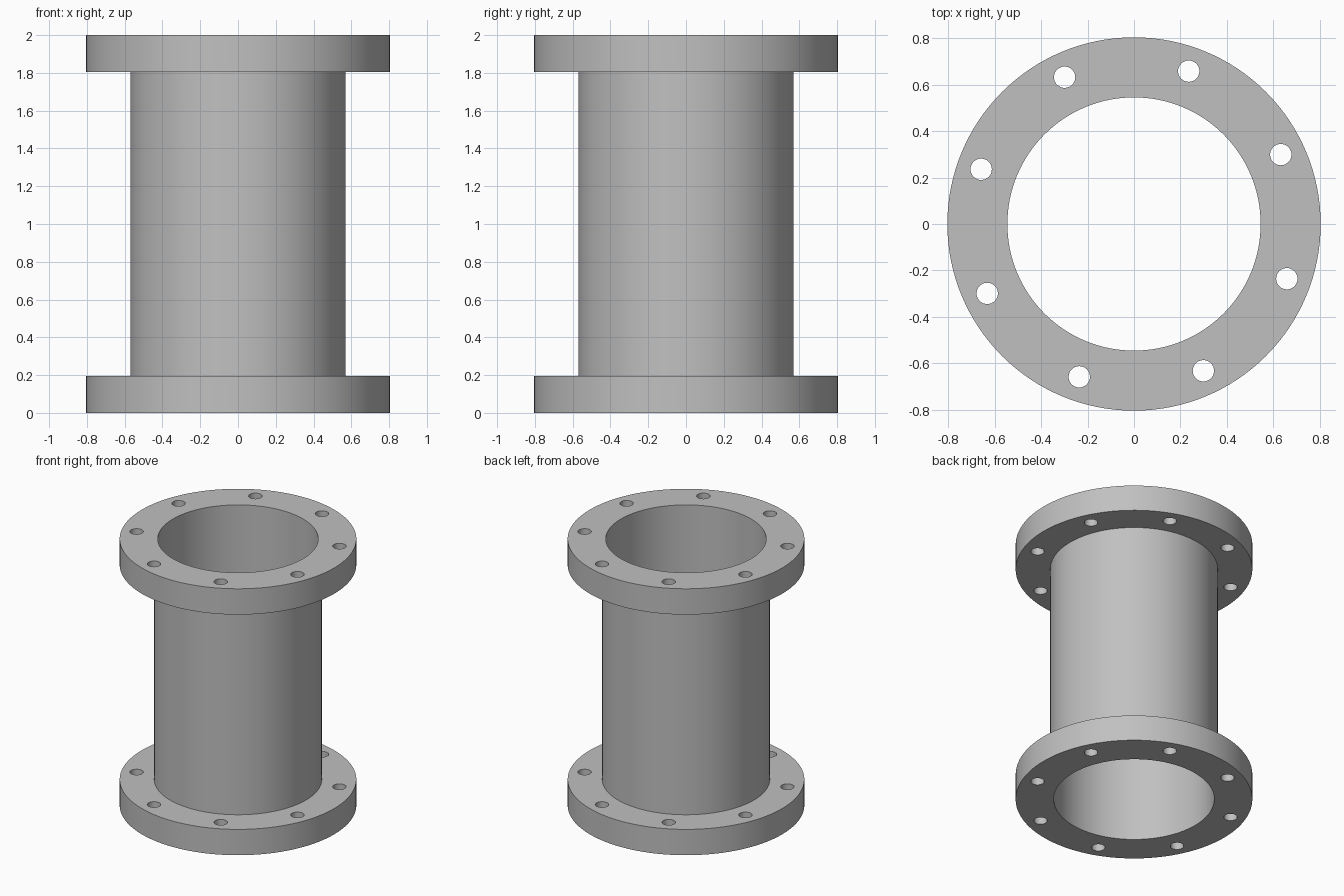
import bpy
import bmesh
from math import radians, cos, sin, pi

cube = bpy.data.objects.get("Cube")
if cube:
    bpy.data.objects.remove(cube, do_unlink=True)

HEIGHT, FLANGE_T = 2.0, 0.194
FLANGE_R, PIPE_R, BORE_R = 0.805, 0.57, 0.546
BOLT_CIRCLE_R, HOLE_R, HOLES, FIRST_ANGLE = 0.70, 0.046, 8, 25.3
SEGMENTS = 128

steel = bpy.data.materials.new("grey steel")
steel.use_nodes = True
grey = (0.53, 0.53, 0.53, 1)
steel.diffuse_color = grey
steel.node_tree.nodes["Principled BSDF"].inputs["Base Color"].default_value = grey


def add_object(name, bm):
    bmesh.ops.recalc_face_normals(bm, faces=bm.faces)
    mesh = bpy.data.meshes.new(name)
    bm.to_mesh(mesh)
    bm.free()
    mesh.materials.append(steel)
    obj = bpy.data.objects.new(name, mesh)
    bpy.context.collection.objects.link(obj)
    return obj


def tube(name, inner, outer, z0, z1):
    """Closed ring with a rectangular section, turned about z."""
    bm = bmesh.new()
    section = [(inner, z0), (outer, z0), (outer, z1), (inner, z1)]
    rings = []
    for i in range(SEGMENTS):
        a = 2 * pi * i / SEGMENTS
        rings.append([bm.verts.new((r * cos(a), r * sin(a), z)) for r, z in section])
    for i, ring in enumerate(rings):
        nxt = rings[(i + 1) % SEGMENTS]
        for j in range(4):
            k = (j + 1) % 4
            bm.faces.new((ring[j], nxt[j], nxt[k], ring[k]))
    return add_object(name, bm)


def bolt_pins():
    """Ring of upright cylinders that cut the bolt holes."""
    bm = bmesh.new()
    for i in range(HOLES):
        a = radians(FIRST_ANGLE) + 2 * pi * i / HOLES
        pin = bmesh.ops.create_cone(bm, cap_ends=True, segments=32, radius1=HOLE_R,
                                    radius2=HOLE_R, depth=HEIGHT + 0.2)["verts"]
        bmesh.ops.translate(bm, verts=pin, vec=(
            BOLT_CIRCLE_R * cos(a), BOLT_CIRCLE_R * sin(a), HEIGHT / 2))
    return add_object("bolt_hole_cutter", bm)


# Barrel and the two end flanges
pipe = tube("pipe", BORE_R, PIPE_R, FLANGE_T, HEIGHT - FLANGE_T)
bottom = tube("bottom_flange", BORE_R, FLANGE_R, 0, FLANGE_T)
top = tube("top_flange", BORE_R, FLANGE_R, HEIGHT - FLANGE_T, HEIGHT)

# Bolt holes, cut through both flanges
cutter = bolt_pins()
for flange in (bottom, top):
    mod = flange.modifiers.new("bolt holes", "BOOLEAN")
    mod.operation = "DIFFERENCE"
    mod.solver = "EXACT"
    mod.object = cutter
    bpy.context.view_layer.objects.active = flange
    bpy.ops.object.modifier_apply(modifier=mod.name)
bpy.data.objects.remove(cutter, do_unlink=True)

# Smooth round walls, sharp rims
bpy.ops.object.select_all(action="DESELECT")
for part in (pipe, bottom, top):
    part.select_set(True)
bpy.context.view_layer.objects.active = pipe
bpy.ops.object.shade_smooth_by_angle(angle=radians(30))
